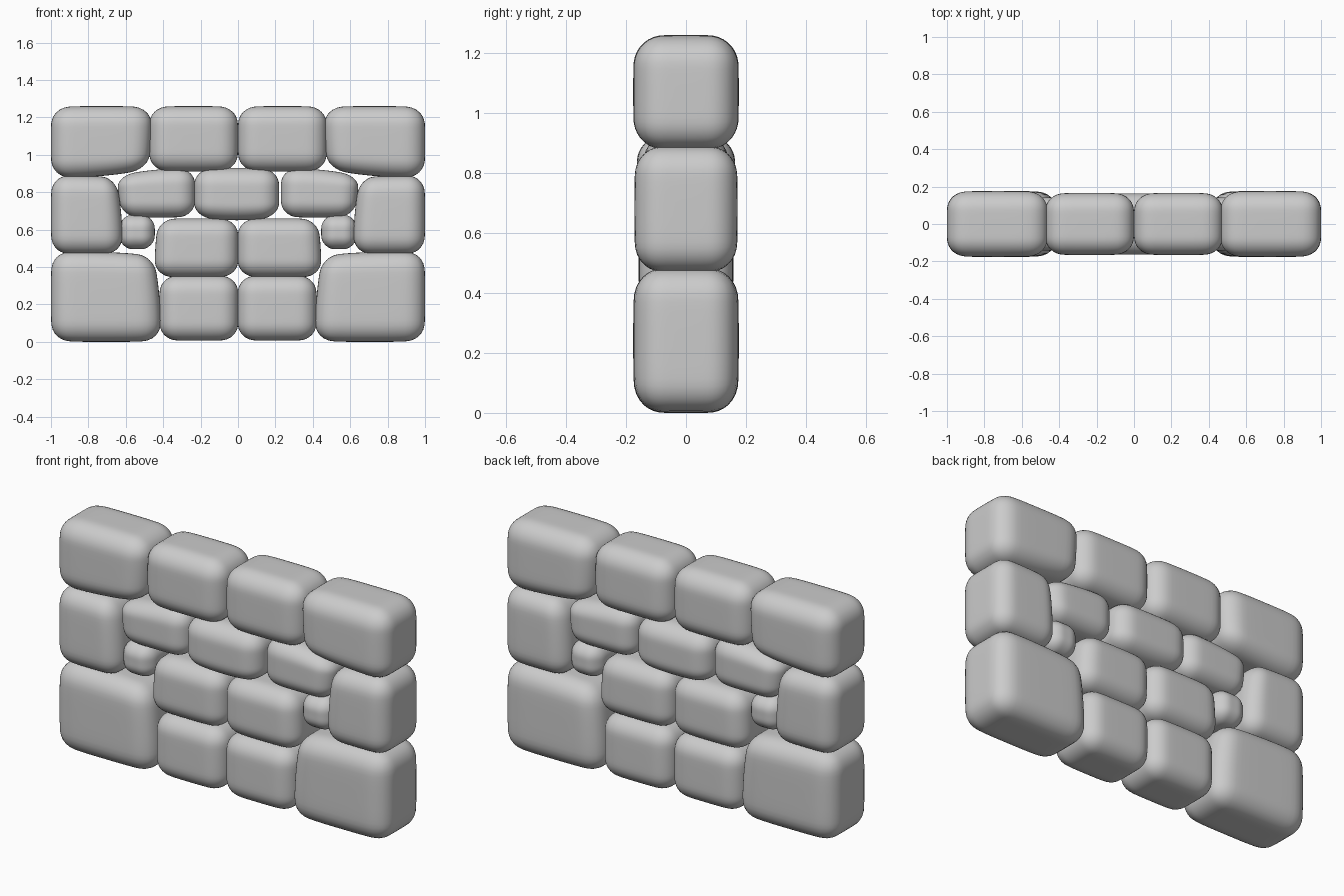
import bpy
import bmesh
from mathutils import Vector

if "Cube" in bpy.data.objects:
    bpy.data.objects.remove(bpy.data.objects["Cube"], do_unlink=True)

GREY = (0.6, 0.6, 0.6, 1.0)
stone_mat = bpy.data.materials.new("stone_grey")
stone_mat.use_nodes = True
stone_mat.diffuse_color = GREY
shader = stone_mat.node_tree.nodes["Principled BSDF"]
shader.inputs["Base Color"].default_value = GREY
shader.inputs["Roughness"].default_value = 0.8


def rounded(p, half, radius, power=2.4):
    """Move a point of a unit cube onto a box with soft edges and bulging faces."""
    core = [h - radius for h in half]
    inner = Vector([max(-c, min(c, a * h)) for a, h, c in zip(p, half, core)])
    offset = Vector([a * h - i for a, h, i in zip(p, half, inner)])
    length = sum(abs(d) ** power for d in offset) ** (1 / power)
    q = inner + offset * (radius / length)
    u = [a / h for a, h in zip(q, half)]
    # Each face sinks a little towards its rim
    for i in range(3):
        rim = u[(i + 1) % 3] ** 4 + u[(i + 2) % 3] ** 4
        q[i] -= u[i] * 0.011 * rim
    return q


def stone(name, x0, x1, z0, z1, depth, radius, pulls=(), mirror=False):
    """One stone; pulls are (side x, side z, dx, dz) shifts of a corner."""
    half = ((x1 - x0) / 2, depth, (z1 - z0) / 2)
    centre = Vector(((x0 + x1) / 2, 0, (z0 + z1) / 2))
    bm = bmesh.new()
    bmesh.ops.create_cube(bm, size=2)
    bmesh.ops.subdivide_edges(bm, edges=bm.edges[:], cuts=17, use_grid_fill=True)
    for v in bm.verts:
        q = rounded(v.co, half, radius)
        u, w = q.x / half[0], q.z / half[2]
        for sx, sz, dx, dz in pulls:
            weight = max(0, (u * sx + 1) / 2) * max(0, (w * sz + 1) / 2)
            q.x += dx * weight ** 2
            q.z += dz * weight ** 2
        v.co = q + centre
        if mirror:
            v.co.x *= -1
    if mirror:
        bmesh.ops.reverse_faces(bm, faces=bm.faces[:])
    for f in bm.faces:
        f.smooth = True
    mesh = bpy.data.meshes.new(name)
    bm.to_mesh(mesh)
    bm.free()
    mesh.materials.append(stone_mat)
    bpy.context.collection.objects.link(bpy.data.objects.new(name, mesh))


# Stones of the right half: x range, z range, half depth, edge radius, corner pulls
HALF_WALL = {
    "top_corner_stone": (-1, -0.46, 0.875, 1.26, 0.176, 0.1, [(1, -1, -0.02, 0.045)]),
    "top_inner_stone": (-0.475, 0, 0.91, 1.26, 0.166, 0.095, []),
    "side_stone": (-1, -0.615, 0.47, 0.89, 0.172, 0.09, [(1, 1, -0.035, -0.01)]),
    "upper_stone": (-0.645, -0.23, 0.665, 0.93, 0.142, 0.085,
                    [(-1, 1, 0, -0.04), (-1, -1, 0.025, 0)]),
    "small_stone": (-0.635, -0.445, 0.495, 0.68, 0.13, 0.075, []),
    "lower_stone": (-0.447, 0.002, 0.345, 0.66, 0.158, 0.09, [(-1, 1, 0.02, 0)]),
    "bottom_inner_stone": (-0.42, 0.002, 0.006, 0.355, 0.162, 0.09, []),
    "bottom_corner_stone": (-1, -0.41, 0, 0.485, 0.176, 0.1, [(1, 1, -0.04, -0.02)]),
}

for part, spec in HALF_WALL.items():
    stone("right_" + part, *spec)
    stone("left_" + part, *spec, mirror=True)

# Keystone in the middle of the wall
stone("middle_stone", -0.235, 0.22, 0.635, 0.93, 0.164, 0.095,
      [(-1, -1, 0, 0.03), (1, -1, 0, 0.03)])
